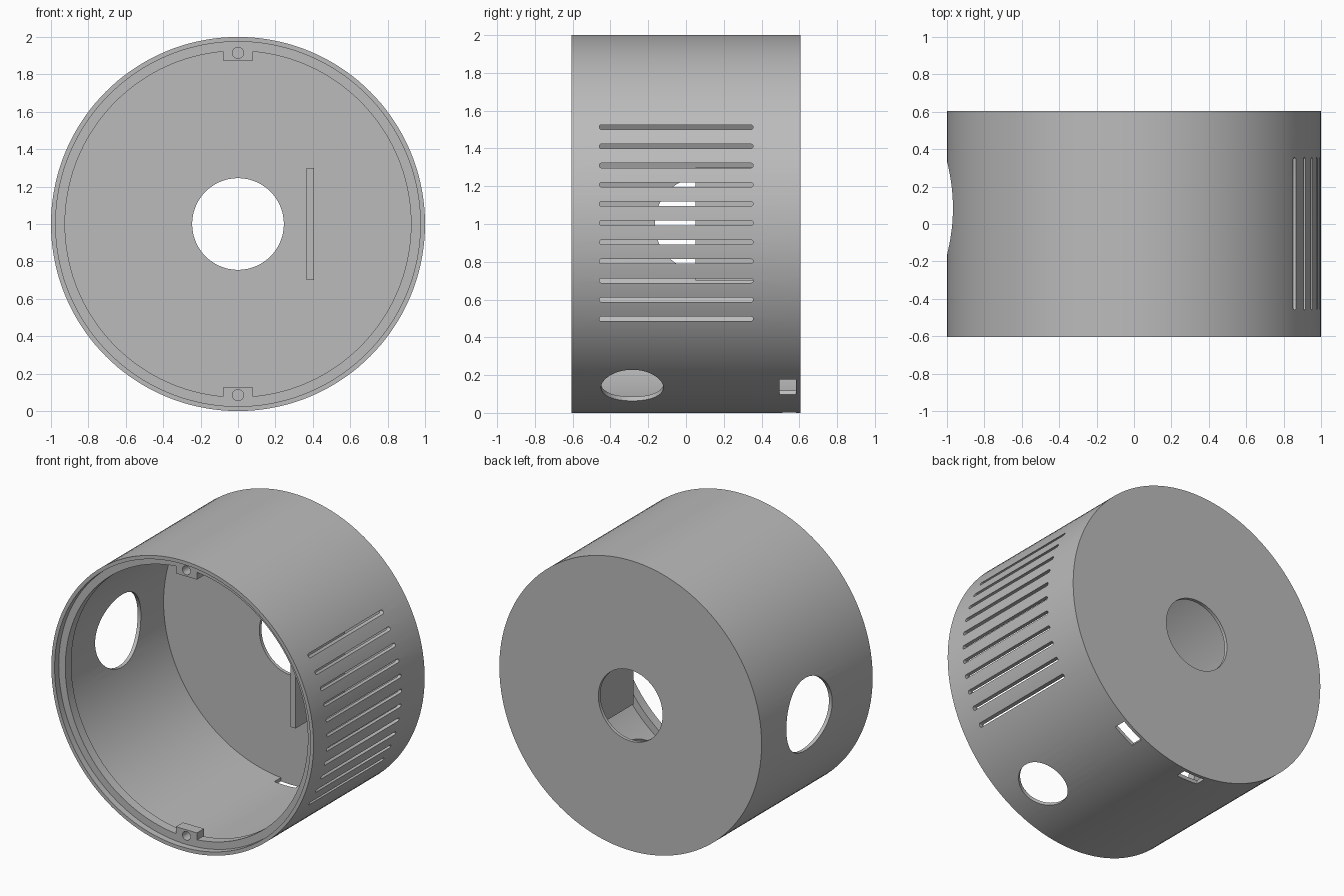
import bpy, bmesh, math
from mathutils import Vector

cube = bpy.data.objects.get("Cube")
if cube:
    bpy.data.objects.remove(cube, do_unlink=True)

HALF = 0.605                      # half depth along y
CENTRE = Vector((0, 0, 1))        # drum axis height
X, Y = Vector((1, 0, 0)), Vector((0, 1, 0))

grey = bpy.data.materials.new("plain_grey")
grey.use_nodes = True
colour = (0.5, 0.5, 0.5, 1)
grey.diffuse_color = colour
bsdf = next(n for n in grey.node_tree.nodes if n.type == 'BSDF_PRINCIPLED')
bsdf.inputs["Base Color"].default_value = colour


def finish(bm, name):
    bmesh.ops.recalc_face_normals(bm, faces=bm.faces)
    mesh = bpy.data.meshes.new(name)
    bm.to_mesh(mesh)
    bm.free()
    mesh.materials.append(grey)
    obj = bpy.data.objects.new(name, mesh)
    bpy.context.collection.objects.link(obj)
    return obj


def prism(bm, outline, u, w, start, end):
    """Extrude a (u, v) outline along direction w, measured from the drum axis."""
    v = w.cross(u)
    rings = [[bm.verts.new(CENTRE + u * a + v * b + w * d) for a, b in outline]
             for d in (start, end)]
    n = len(outline)
    bm.faces.new(rings[0][::-1])
    bm.faces.new(rings[1])
    for i in range(n):
        j = (i + 1) % n
        bm.faces.new((rings[0][i], rings[0][j], rings[1][j], rings[1][i]))


def rounded(cu, cv, r, stretch=0, n=48):
    """Circle, or a slot with round ends when stretched along u."""
    pts = []
    for i in range(n):
        t = 2 * math.pi * (i + 0.5) / n
        c = math.cos(t)
        pts.append((cu + r * c + math.copysign(stretch, c), cv + r * math.sin(t)))
    return pts


def rect(u0, u1, v0, v1):
    return [(u0, v0), (u1, v0), (u1, v1), (u0, v1)]


def radial(degrees):
    a = math.radians(degrees)
    return Vector((math.cos(a), 0, math.sin(a)))


def box(name, x0, x1, y0, y1, z0, z1):
    bm = bmesh.new()
    prism(bm, rect(x0, x1, z0 - 1, z1 - 1), X, -Y, -y1, -y0)
    return finish(bm, name)


# Drum shell: thin wall, back plate with centre hole, ledge inside the front rim
profile = [(0.245, HALF), (1, HALF), (1, -HALF), (0.975, -HALF),
           (0.975, -0.56), (0.925, -0.56), (0.925, -0.495), (0.975, -0.495),
           (0.975, 0.582), (0.245, 0.582)]
bm = bmesh.new()
verts = [bm.verts.new((r, y, 1)) for r, y in profile]
edges = [bm.edges.new((verts[i - 1], verts[i])) for i in range(len(verts))]
bmesh.ops.spin(bm, geom=verts + edges, cent=CENTRE, axis=Y,
               angle=2 * math.pi, steps=144)
bmesh.ops.remove_doubles(bm, verts=bm.verts, dist=0.0001)
shell = finish(bm, "drum_shell")

# Screw tabs at top and bottom of the ledge
tabs = [box("top_screw_tab", -0.08, 0.08, -0.562, -0.485, 1.873, 1.95),
        box("bottom_screw_tab", -0.08, 0.08, -0.562, -0.485, 0.05, 0.127)]

# Upright plate standing on the back wall
plate = box("inner_plate", 0.365, 0.405, 0.05, 0.59, 0.7, 1.3)

# Cutters for every opening
bm = bmesh.new()
for i in range(11):
    prism(bm, rounded(-0.052, 0.005 + (i - 5) * 0.1015, 0.0125, 0.395, 16),
          Y, X, 0.7, 1.1)
prism(bm, rounded(0.085, 0, 0.25), Y, radial(180), 0.8, 1.1)
prism(bm, rounded(-0.285, 0, 0.165), Y, radial(-60), 0.8, 1.1)
prism(bm, rect(0.495, 0.582, -0.08, 0.08), Y, radial(-60), 0.9, 1.1)
prism(bm, rect(0.51, 0.582, -0.08, 0.08), Y, radial(-90), 0.9, 1.1)
for side in (-1, 1):
    prism(bm, rounded(0, side * 0.915, 0.03, 0, 24), X, -Y, 0.45, 0.6)
cutter = finish(bm, "opening_cutter")
cutter.hide_render = True

for obj in [shell] + tabs:
    mod = obj.modifiers.new("openings", 'BOOLEAN')
    mod.operation = 'DIFFERENCE'
    mod.solver = 'EXACT'
    mod.object = cutter
    bpy.context.view_layer.objects.active = obj
    bpy.ops.object.modifier_apply(modifier=mod.name)
bpy.data.objects.remove(cutter, do_unlink=True)

# Smooth round surfaces, crisp edges
bpy.ops.object.select_all(action='DESELECT')
for obj in [shell, plate] + tabs:
    obj.select_set(True)
bpy.context.view_layer.objects.active = shell
bpy.ops.object.shade_smooth_by_angle(angle=math.radians(30))
